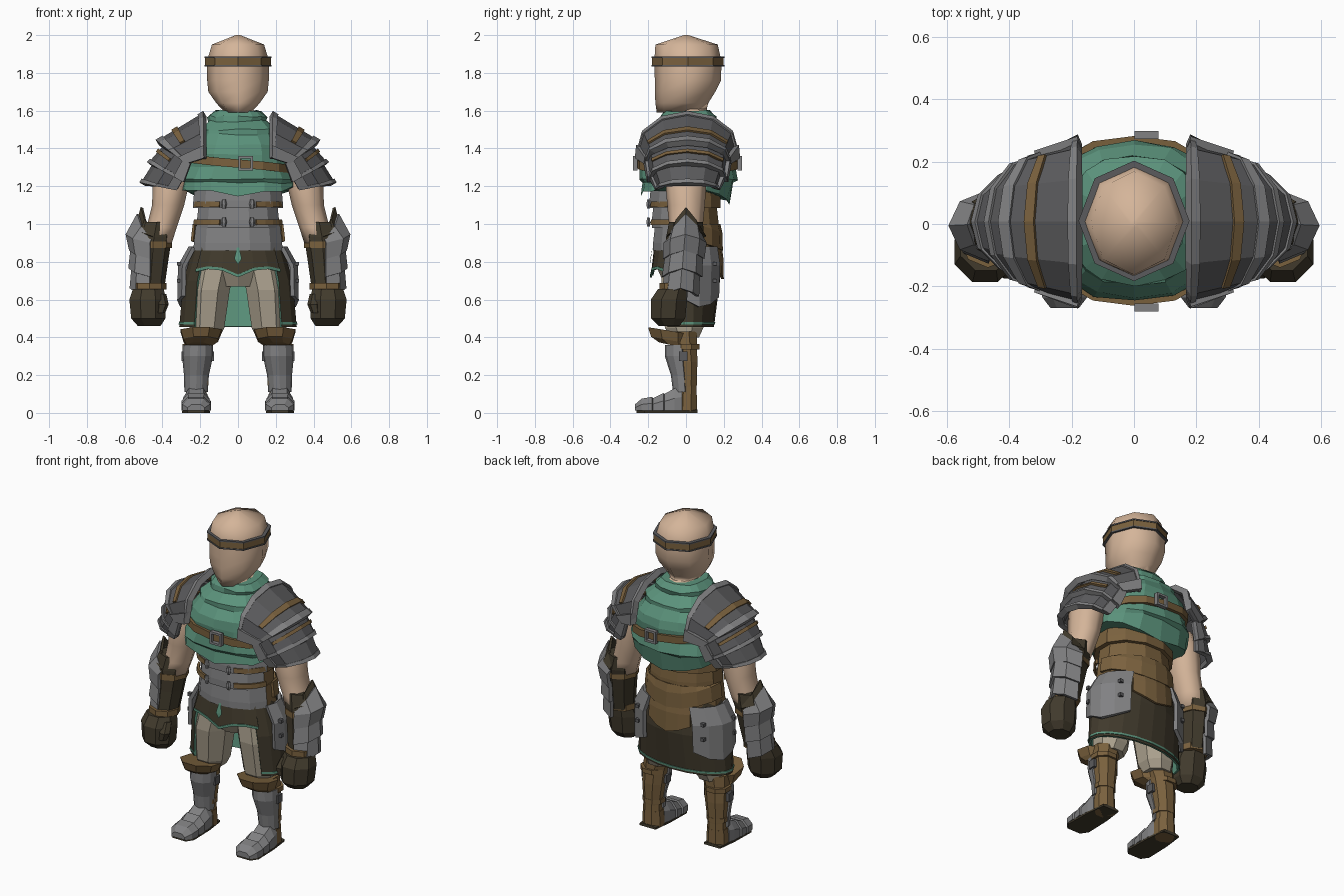
import bpy, bmesh, math, random
from mathutils import Vector

random.seed(4)
cube = bpy.data.objects.get("Cube")
if cube:
    bpy.data.objects.remove(cube, do_unlink=True)


def material(name, *rgb):
    m = bpy.data.materials.new(name)
    m.use_nodes = True
    m.diffuse_color = (*rgb, 1)
    m.node_tree.nodes["Principled BSDF"].inputs["Base Color"].default_value = (*rgb, 1)
    return m


skin = material("skin", .66, .46, .32)
green = material("green cloth", .105, .29, .2)
steel = material("light steel", .22, .22, .225)
iron = material("dark steel", .105, .105, .11)
leather = material("brown leather", .195, .12, .048)
dark = material("dark leather", .052, .042, .025)
linen = material("linen", .4, .35, .265)


def loft(name, rows, mats, closed=True, thick=0, offset=-1, mirror=False, rule=None, smooth=False):
    """Skin a list of point rows; closed rows get caps, open ones a thickness."""
    bm = bmesh.new()
    vs = [[bm.verts.new(p) for p in row] for row in rows]
    n = len(rows[0])
    for a, b in zip(vs, vs[1:]):
        for i in range(n if closed else n - 1):
            j = (i + 1) % n
            bm.faces.new((a[i], b[i], b[j], a[j]))
    if closed:
        bm.faces.new(vs[0])
        bm.faces.new(vs[-1])
        bmesh.ops.recalc_face_normals(bm, faces=bm.faces)
    for f in bm.faces:
        f.smooth = smooth
        if rule:
            f.material_index = rule(f.calc_center_median())
    me = bpy.data.meshes.new(name)
    bm.to_mesh(me)
    bm.free()
    for m in mats:
        me.materials.append(m)
    ob = bpy.data.objects.new(name, me)
    bpy.context.collection.objects.link(ob)
    if thick:
        s = ob.modifiers.new("thickness", "SOLIDIFY")
        s.thickness, s.offset = thick, offset
        s.material_offset = s.material_offset_rim = len(mats) - 1
    if mirror:
        ob.modifiers.new("mirror", "MIRROR")
    return ob


def power(v, p):
    return math.copysign(abs(v) ** p, v)


def ring(spec, angles, p=1, drop=None):
    x, y, z, rx, ry = spec
    return [Vector((x + rx * power(math.cos(a), p), y + ry * power(math.sin(a), p),
                    z + (drop(a) if drop else 0))) for a in angles]


def tube(name, specs, mats, n=8, turn=0, **kw):
    angles = [math.tau * (i + turn) / n for i in range(n)]
    return loft(name, [ring(s, angles) for s in specs], mats, **kw)


def sheet(name, specs, mats, start, end, n, drops=None, thick=.014, **kw):
    angles = [math.radians(start + (end - start) * i / n) for i in range(n + 1)]
    drops = drops or [None] * len(specs)
    return loft(name, [ring(s, angles, 1, d) for s, d in zip(specs, drops)], mats,
                closed=False, thick=thick, **kw)


def box(name, x, y, z, sx, sy, sz, mat, mirror=False):
    rows = [[(x + a * sx, y + b * sy, z + c * sz) for a, b in ((-.5, -.5), (.5, -.5), (.5, .5), (-.5, .5))]
            for c in (-.5, .5)]
    return loft(name, rows, [mat], mirror=mirror)


# Head and headband
tube("head", [(0, .03, 1.5, .085, .085), (0, .03, 1.61, .075, .08), (0, -.025, 1.59, .07, .13),
              (0, -.022, 1.64, .115, .14), (0, -.005, 1.7, .157, .16), (0, .01, 1.76, .163, .175),
              (0, .01, 1.86, .165, .178), (0, .003, 1.95, .138, .165), (0, 0, 2, .012, .012)],
     [skin], smooth=True)
tube("headband", [(0, .01, 1.84, .174, .189), (0, .01, 1.883, .174, .189)], [leather])
for z in (1.838, 1.883):
    tube("headband_rim", [(0, .01, z - .004, .178, .193), (0, .01, z + .004, .178, .193)], [iron])

# Draped shawl with folded collar and ragged hem
N = 16
turns = [math.tau * i / N for i in range(N)]
folds = [(1.6, .125, .12), (1.57, .16, .15), (1.545, .155, .15), (1.5, .21, .205), (1.475, .21, .205),
         (1.42, .25, .243), (1.37, .265, .256), (1.3, .275, .25), (1.235, .305, .262), (1.22, .3, .245)]
rows = [[q + Vector([random.uniform(-.006, .006) for k in range(3)])
         for q in ring((0, .01, z, rx, ry), turns, .8)] for z, rx, ry in folds]
rows.append([q + Vector((0, 0, random.uniform(-.012, .012))) for q in ring(
    (0, -.005, 1.185, .305, .235), turns, .8,
    lambda a: -.03 * max(0, -math.sin(a)) ** 6 - .08 * max(0, math.sin(a)) ** 3)])
loft("shawl", rows, [green])

# Chest strap with front and back buckles
loft("chest_strap", [ring((0, .01, 1.32 + s * .022, .285, .272), turns, .8, lambda a: -.03 * math.cos(a))
                     for s in (-1, 1)], [leather])
for y in (-.268, .285):
    for s in (-1, 1):
        box("buckle_side", .04 + s * .032, y, 1.322, .013, .025, .075, steel)
        box("buckle_bar", .04, y, 1.322 + s * .032, .075, .025, .013, steel)

# Torso: overlapping plates in front, leather wraps behind
bands = [(.865, .232, .165), (.985, .215, .172), (1.09, .235, .185)]
for z, rx, ry in bands:
    tube("torso_band", [(0, -.005, z - .005, rx + .012, ry + .01), (0, -.005, z + .035, rx + .01, ry + .01),
                        (0, -.005, z + .125, rx, ry)], [steel, leather], n=12, turn=.5,
         rule=lambda c: int(c.y > -.03))
for z in (1.105, 1.01):
    sheet("torso_strap", [(0, -.005, z + .014, .242, .198), (0, -.005, z - .014, .245, .2)],
          [leather], -66, -15, 4, mirror=True)
    tube("strap_stud", [(.075, -.199, z - .024, .01, .008), (.075, -.199, z, .016, .012),
                        (.075, -.199, z + .024, .01, .008)], [steel], n=6, mirror=True)
sheet("back_tab", [(0, 0, .93, .23, .18), (0, 0, .83, .245, .197), (0, 0, .77, .25, .2)], [leather], 55, 125, 4,
      [None, None, lambda a: -.06 * math.sin(a) ** 8])
rise = lambda a: .05 * math.cos(a) ** 2
sheet("back_wrap", [(0, 0, 1.0, .23, .182), (0, 0, .95, .24, .193), (0, 0, .86, .25, .195)],
      [leather], 0, 180, 8, [None, rise, rise])

# Skirt with green lining, front flaps, steel hip plates
sheet("skirt", [(0, 0, .89, .235, .165), (0, 0, .7, .29, .18), (0, 0, .455, .312, .148)], [dark, green],
      -42, 222, 14)
sheet("skirt_trim", [(0, 0, .48, .314, .155), (0, 0, .468, .315, .154)], [green], -42, 222, 14, thick=.008)
hem = lambda a: -.06 * abs(math.sin(a)) ** 24 - .05 * math.cos(a) ** 2
sheet("front_flap", [(0, 0, .885, .24, .168), (0, 0, .79, .282, .186)], [dark, green],
      -142, -38, 6, [None, hem])
sheet("flap_trim", [(0, 0, .793, .284, .19), (0, 0, .778, .284, .19)], [green],
      -142, -38, 6, [hem, hem], thick=.01)
loft("flap_notch", [[(-.02, -.189, .815), (0, -.191, .785), (.02, -.189, .815)],
                    [(-.006, -.178, .875), (0, -.178, .87), (.006, -.178, .875)]], [green])
spike = lambda a: -.06 * math.cos((a - .4) * 2) ** 2
sheet("hip_plate", [(0, .01, .88, .262, .185), (0, .01, .78, .318, .202), (0, .01, .62, .322, .195)], [steel],
      -22, 58, 4, [None, None, spike], thick=.022, mirror=True)
for a in (-10, 45):
    for z in (.7, .79):
        x, y = .317 * math.cos(math.radians(a)), .01 + .202 * math.sin(math.radians(a))
        box("hip_rivet", x, y, z, .022, .022, .02, iron, True)

# Legs, knee cuffs, greaves and boots
tube("pelvis", [(0, 0, .67, .12, .11), (0, 0, .76, .22, .15), (0, 0, .88, .21, .15)], [linen])
tube("short_leg", [(.175, -.005, .4, .085, .08), (.165, -.01, .45, .1, .11), (.15, -.01, .65, .115, .135),
                   (.12, 0, .8, .12, .13)], [linen], turn=.5, mirror=True)
tube("boot_leg", [(.22, .008, 0, .062, .054), (.22, .008, .14, .058, .052), (.215, .005, .27, .072, .06),
                  (.208, -.005, .36, .076, .068), (.195, -.015, .43, .088, .078)], [leather],
     turn=.5, mirror=True)
slant = lambda a: -.02 * math.sin(a)
cuff_turns = [math.tau * (i + .5) / 8 for i in range(8)]
loft("knee_cuff", [ring(s, cuff_turns, 1, slant) for s in (
    (.212, -.06, .355, .068, .09), (.197, -.085, .385, .1, .108), (.195, -.088, .435, .118, .122))],
     [leather], mirror=True)
sheet("greave", [(.212, -.02, .36, .08, .092), (.214, -.02, .3, .082, .092), (.22, -.01, .2, .066, .07),
                 (.222, -.005, .11, .062, .064)], [steel], -180, 0, 6, thick=.02, mirror=True)
for z, r in ((.16, .067), (.35, .08)):
    tube("boot_strap", [(.219, .002, z - .014, r, r - .006), (.219, .002, z + .014, r, r - .006)],
         [leather], turn=.5, mirror=True)
for s in (-1, 1):
    box("greave_hinge", .214 + s * .076, -.015, .3, .02, .045, .05, iron, True)


def foot_rows(sections, base):
    return [[(.222 + a * w, y, max(base, b * h)) for a, b in
             ((-1, 0), (1, 0), (1, .6), (.55, 1), (-.55, 1), (-1, .6))] for y, w, h in sections]


toes = [(-.27, .045, .045), (-.235, .072, .075), (-.18, .078, .085), (-.175, .07, .078), (-.12, .078, .105),
        (-.115, .07, .1), (-.06, .07, .13), (-.02, .06, .14)]
loft("sabaton", foot_rows(toes, .012), [steel], mirror=True)
loft("sole", foot_rows([(-.262, .045, .018), (-.22, .074, .018), (-.06, .07, .018), (.062, .055, .018)], 0),
     [dark], mirror=True)
tube("heel", [(.22, .005, .004, .066, .059), (.22, .005, .1, .062, .056)], [leather], turn=.5, mirror=True)

# Arms, bracers and gloves
tube("upper_arm", [(.33, .01, 1.34, .07, .09), (.35, 0, 1.25, .1, .11), (.37, 0, 1.1, .085, .1),
                   (.405, 0, .98, .08, .088), (.43, -.01, .9, .08, .085)], [skin], smooth=True, mirror=True)
tube("bracer", [(.43, 0, 1.01, .083, .09), (.445, -.005, .93, .095, .1), (.455, -.02, .8, .085, .09),
                (.465, -.04, .66, .075, .08)], [dark], mirror=True)
for x, y, z, r in ((.45, -.01, .89, .1), (.468, -.05, .67, .09)):
    tube("bracer_strap", [(x, y, z - .018, r, r), (x, y, z + .018, r, r)], [leather], mirror=True)
peak = lambda a: -.03 * abs(a)
tip = lambda a: -.09 * abs(a)
sheet("elbow_point", [(.44, 0, 1.09, .075, .08), (.445, 0, .98, .1, .108)], [dark], -85, 85, 4,
      [tip, peak], mirror=True)
for specs, top in (
        (((.45, -.002, 1.055, .085, .095), (.455, -.005, .945, .14, .115), (.455, -.012, .86, .122, .11)), tip),
        (((.455, -.01, .89, .112, .1), (.455, -.02, .765, .126, .108)), peak),
        (((.458, -.02, .79, .105, .095), (.462, -.03, .66, .112, .1)), peak)):
    sheet("arm_plate", specs, [steel], -85, 85, 4, [top] + [peak] * 2, thick=.02, mirror=True)
tube("glove", [(.47, -.09, .46, .065, .06), (.475, -.095, .5, .098, .098), (.477, -.09, .6, .106, .104),
               (.475, -.07, .655, .088, .085)], [dark], turn=.5, mirror=True)
tube("thumb", [(.41, -.15, .53, .025, .025), (.4, -.145, .575, .033, .035), (.41, -.11, .63, .03, .03)],
     [dark], n=6, mirror=True)


# Shoulder armour: three arched plates with raised rims and straps
def arch(inner, outer, u, t0=0, t1=1, n=6):
    xt, zt, xe, ze, ry = [a + (b - a) * u for a, b in zip(inner, outer)]
    row = []
    for i in range(n + 1):
        a = math.pi * (t0 + (t1 - t0) * i / n)
        s = math.sin(a) ** .8 if 0 < a < math.pi - .001 else 0
        row.append((xe + (xt - xe) * s, .008 - ry * math.cos(a), ze + (zt - ze) * s))
    return row


plates = [((.18, 1.58, .175, 1.35, .262), (.42, 1.435, .27, 1.32, .215), .55),
          ((.36, 1.44, .25, 1.32, .215), (.465, 1.32, .285, 1.225, .198), .45),
          ((.42, 1.35, .28, 1.26, .195), (.505, 1.215, .32, 1.185, .155), None)]
for a, b, strap in plates:
    def strip(name, mat, u0, u1, thick, t0=0, t1=1, n=6):
        loft(name, [arch(a, b, u, t0, t1, n) for u in (u0, u1)], [mat], closed=False, thick=thick,
             offset=0, mirror=True)
    strip("shoulder_plate", iron, 0, 1, .02)
    strip("shoulder_rim", steel, .88, 1.03, .036)
    strip("shoulder_end_rim", steel, 0, 1, .036, 0, .07, 1)
    strip("shoulder_end_rim", steel, 0, 1, .036, .93, 1, 1)
    if strap:
        strip("shoulder_strap", leather, strap, strap + .13, .04, 1 / 6, 5 / 6, 4)
strip_in, strip_out = plates[0][:2]
loft("shoulder_collar_rim", [arch(strip_in, strip_out, u) for u in (-.02, .1)], [steel], closed=False,
     thick=.036, offset=0, mirror=True)
